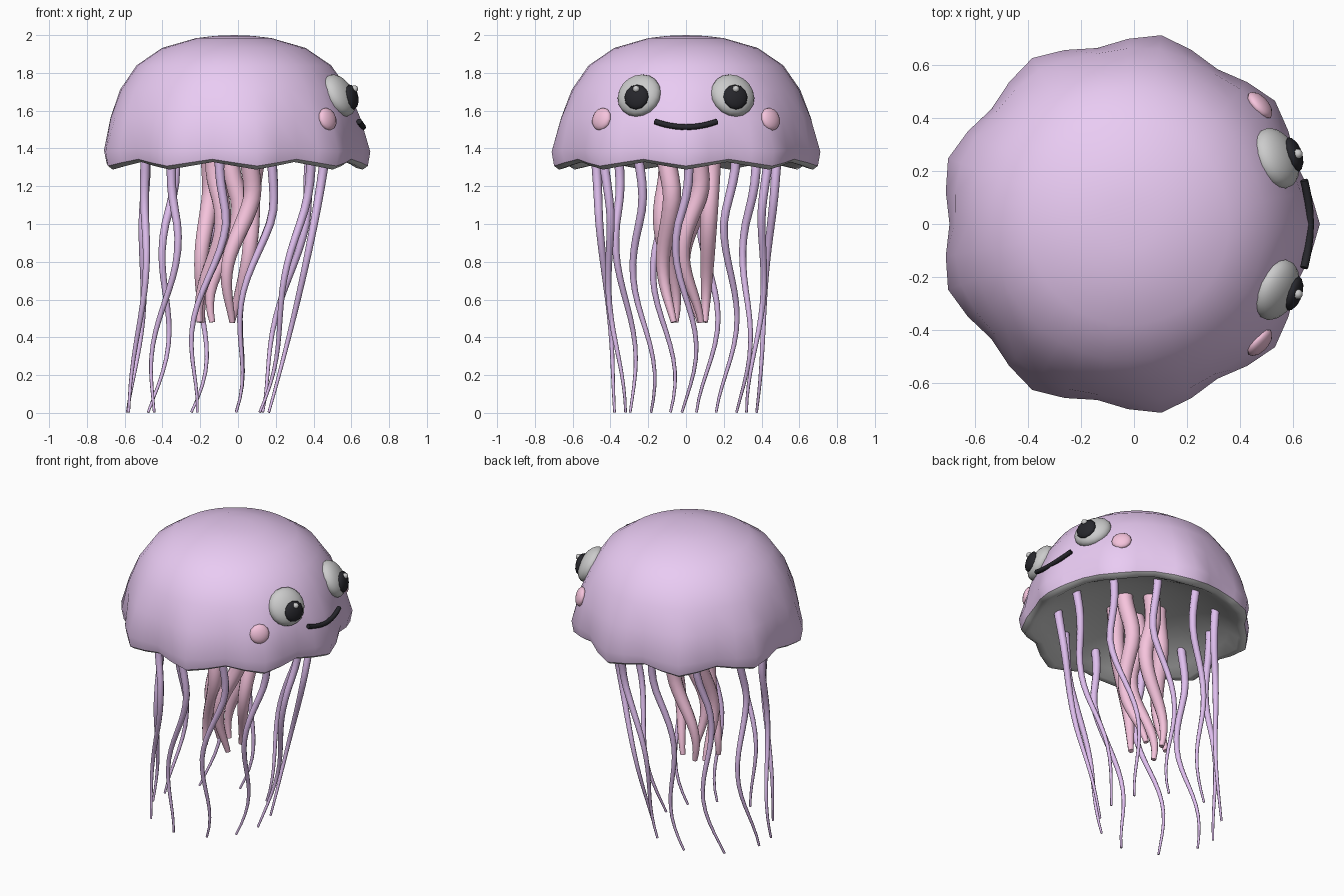
import bpy, bmesh
from math import sin, cos, pi, radians, exp
from mathutils import Vector

if "Cube" in bpy.data.objects:
    bpy.data.objects.remove(bpy.data.objects["Cube"])

CX = -0.022  # bell axis


def material(name, rgb):
    m = bpy.data.materials.new(name)
    m.diffuse_color = (*rgb, 1)
    m.use_nodes = True
    m.node_tree.nodes["Principled BSDF"].inputs["Base Color"].default_value = m.diffuse_color
    return m


LILAC = material("lilac", (0.82, 0.60, 0.90))
VIOLET = material("violet", (0.74, 0.52, 0.86))
PINK = material("pink", (0.92, 0.55, 0.72))
BLACK = material("black", (0.02, 0.02, 0.025))


def finish(name, bm, mat, smooth=True):
    bmesh.ops.recalc_face_normals(bm, faces=bm.faces)
    me = bpy.data.meshes.new(name)
    bm.to_mesh(me)
    bm.free()
    for p in me.polygons:
        p.use_smooth = smooth
    if mat:
        me.materials.append(mat)
    ob = bpy.data.objects.new(name, me)
    bpy.context.collection.objects.link(ob)
    return ob


def bridge(bm, a, b):
    n = len(a)
    for i in range(n):
        bm.faces.new((a[i], a[(i + 1) % n], b[(i + 1) % n], b[i]))


def scalloped_lathe(name, profile, apex_z, mat, seg=36):
    """Rows of (radius, z, radial ripple, vertical ripple), closed by an apex."""
    bm = bmesh.new()
    apex = bm.verts.new((CX, 0, apex_z))
    prev = None
    for r, z, ar, az in profile:
        ring = []
        for i in range(seg):
            a = 2 * pi * i / seg
            w = cos(9 * a)
            ring.append(bm.verts.new((CX + (r + ar * w) * cos(a), (r + ar * w) * sin(a), z - az * w)))
        if prev:
            bridge(bm, prev, ring)
        else:
            for i in range(seg):
                bm.faces.new((apex, ring[i], ring[(i + 1) % seg]))
        prev = ring
    ob = finish(name, bm, mat)
    return ob


def tube(name, pts, radii, mat, sides=8):
    bm = bmesh.new()
    pts = [Vector(p) for p in pts]
    prev, rings = None, []
    for i, p in enumerate(pts):
        t = (pts[min(i + 1, len(pts) - 1)] - pts[max(i - 1, 0)]).normalized()
        u = t.cross(Vector((1, 0, 0))).normalized()
        v = t.cross(u)
        ring = [bm.verts.new(p + radii[i] * (cos(2 * pi * k / sides) * u + sin(2 * pi * k / sides) * v))
                for k in range(sides)]
        if prev:
            bridge(bm, prev, ring)
        rings.append(ring)
        prev = ring
    bm.faces.new(rings[0])
    bm.faces.new(rings[-1])
    ob = finish(name, bm, mat)
    ob.data.set_sharp_from_angle(angle=radians(50))


def ellipsoid(name, loc, radius, depth, yaw, pitch, mat, seg=16):
    bm = bmesh.new()
    bmesh.ops.create_uvsphere(bm, u_segments=seg, v_segments=max(8, seg // 2 + 2), radius=1)
    ob = finish(name, bm, mat)
    y, p = radians(yaw), radians(pitch)
    n = Vector((cos(p) * cos(y), cos(p) * sin(y), sin(p)))
    ob.rotation_mode = 'QUATERNION'
    ob.rotation_quaternion = n.to_track_quat('Z', 'Y')
    ob.scale = (radius, radius, depth)
    ob.location = loc


# Bell: smooth dome with nine scallops at the rim
scalloped_lathe("bell", [
    (0.10, 1.996, 0, 0), (0.20, 1.984, 0, 0), (0.38, 1.932, 0, 0), (0.515, 1.84, 0, 0),
    (0.605, 1.71, 0.002, 0), (0.662, 1.56, 0.009, 0.002), (0.698, 1.39, 0.0245, 0.008),
    (0.685, 1.325, 0.024, 0.018)], 2.0, LILAC)

# Underside: rounded lip and shallow hollow
scalloped_lathe("underside", [
    (0.15, 1.475, 0, 0), (0.32, 1.45, 0, 0), (0.47, 1.40, 0, 0), (0.57, 1.35, 0.008, 0.008),
    (0.63, 1.315, 0.018, 0.018), (0.66, 1.308, 0.022, 0.02), (0.685, 1.325, 0.024, 0.018)],
    1.48, None)

# Tentacles: eleven thin wavy strands, swept back
N = 20
for k in range(-5, 6):
    a = 2 * pi * k / 11
    pts, radii = [], []
    for i in range(N + 1):
        t = i / N
        r = 0.49 - 0.115 * t
        w = 0.055 * min(1, 3.5 * t) * sin(2 * pi * 1.33 * t - 0.93 + 0.8 * (k + 3))
        pts.append((CX + r * cos(a) - w * sin(a) - 0.19 * t ** 1.5,
                    r * sin(a) + w * cos(a), 1.43 * (1 - t) + 0.003 * t))
        radii.append(0.027 - 0.020 * t)
    tube(f"tentacle_{k + 6}", pts, radii, VIOLET)

# Oral arms: five thick pink strands in the middle
for k in range(5):
    a = 2 * pi * k / 5 + 0.3
    pts, radii = [], []
    for i in range(N + 1):
        t = i / N
        r = 0.14 - 0.04 * t
        w = 0.055 * min(1, 3 * t) * sin(2 * pi * 1.2 * t + 1.4 * k)
        pts.append((CX + r * cos(a) - w * sin(a) - 0.09 * t ** 1.5,
                    r * sin(a) + w * cos(a), 1.49 - 1.01 * t))
        radii.append(0.016 + 0.036 * (1 - t ** 2.2))
    tube(f"oral_arm_{k + 1}", pts, radii, PINK, 10)

# Face on the +x side
for s, side in ((-1, "right"), (1, "left")):
    ellipsoid(f"eye_{side}", (0.535, s * 0.247, 1.68), 0.121, 0.068, s * 24, 27, None, 18)
    ellipsoid(f"pupil_{side}", (0.602, s * 0.262, 1.672), 0.067, 0.030, s * 18, 10, BLACK, 12)
    ellipsoid(f"eye_glint_{side}", (0.617, s * 0.264, 1.715), 0.019, 0.019, 0, 0, None, 8)
    ellipsoid(f"cheek_{side}", (0.474, s * 0.447, 1.555), 0.062, 0.030, s * 42, 15, PINK, 12)

# Smile
mouth = []
for i in range(13):
    y = -0.165 + 0.33 * i / 12
    q = (y / 0.165) ** 2
    mouth.append((0.663 - 0.022 * q, y, 1.513 + 0.03 * q))
tube("mouth", mouth, [0.015] * 13, BLACK)
